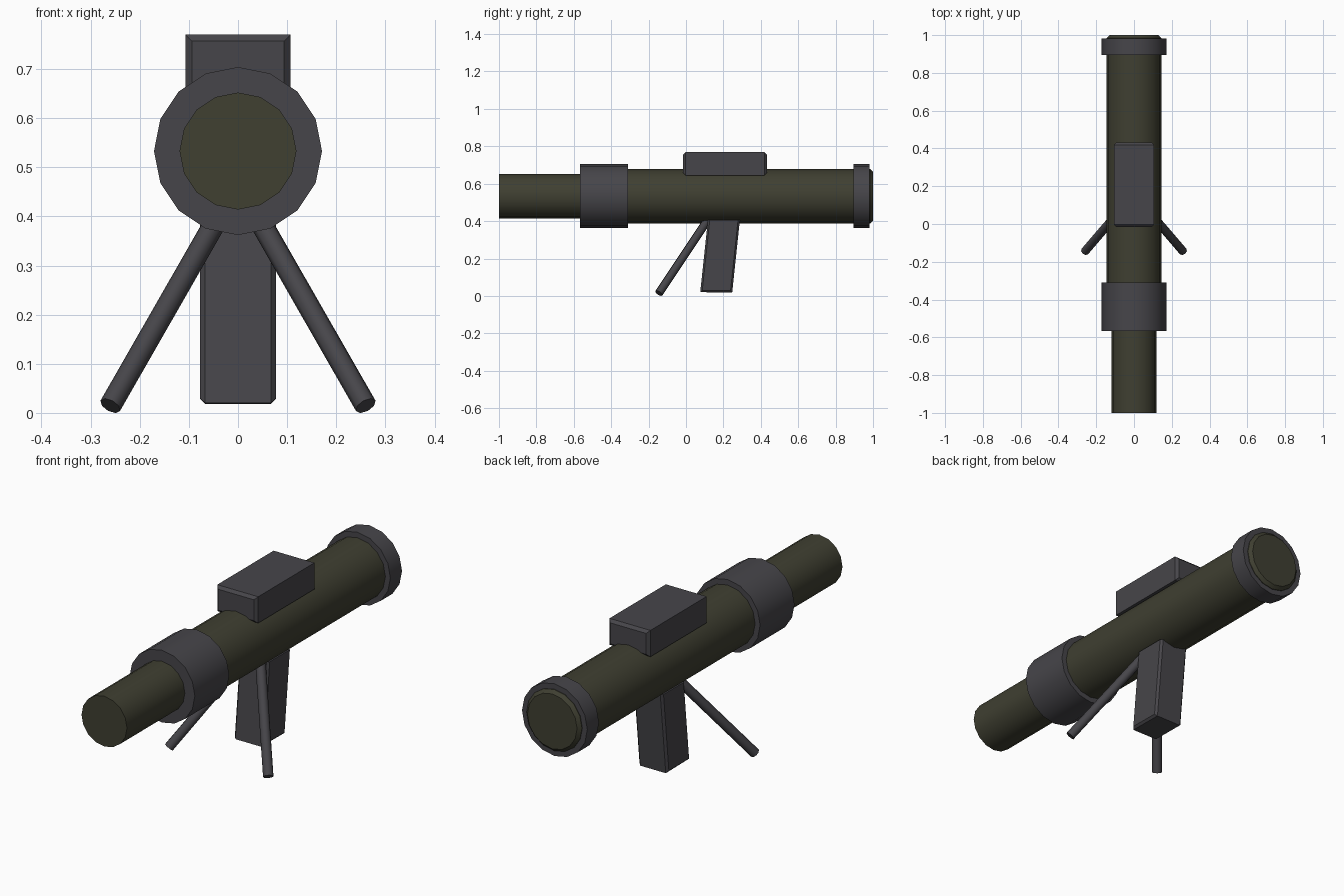
import bpy, bmesh, math
from mathutils import Vector

if "Cube" in bpy.data.objects:
    bpy.data.objects.remove(bpy.data.objects["Cube"])

AXIS_Z = 0.533  # height of the tube axis


def material(name, rgb):
    m = bpy.data.materials.new(name)
    m.diffuse_color = (*rgb, 1)
    m.use_nodes = True
    m.node_tree.nodes["Principled BSDF"].inputs["Base Color"].default_value = m.diffuse_color
    return m


OLIVE = material("dark olive", (0.050, 0.050, 0.031))
GREY = material("gunmetal grey", (0.062, 0.060, 0.068))


def finish(name, bm, mat, smooth=False):
    bmesh.ops.recalc_face_normals(bm, faces=bm.faces)
    me = bpy.data.meshes.new(name)
    bm.to_mesh(me)
    bm.free()
    me.materials.append(mat)
    ob = bpy.data.objects.new(name, me)
    bpy.context.collection.objects.link(ob)
    if smooth:
        bpy.ops.object.select_all(action='DESELECT')
        ob.select_set(True)
        bpy.context.view_layer.objects.active = ob
        bpy.ops.object.shade_smooth_by_angle(angle=math.radians(30))
    return ob


def lathe(name, profile, mat, sides=16):
    """Capped solid turned about the tube axis from (y, radius) points."""
    bm = bmesh.new()
    rings = []
    for y, r in profile:
        angles = [2 * math.pi * i / sides for i in range(sides)]
        rings.append([bm.verts.new((r * math.cos(a), y, AXIS_Z + r * math.sin(a)))
                      for a in angles])
    for a, b in zip(rings, rings[1:]):
        for i in range(sides):
            j = (i + 1) % sides
            bm.faces.new((a[i], a[j], b[j], b[i]))
    bm.faces.new(rings[0])
    bm.faces.new(rings[-1])
    return finish(name, bm, mat, True)


def block(name, half_width, side_profile, mat, bevel, pick):
    """Side outline (y, z) extruded across x, with the picked edges bevelled."""
    bm = bmesh.new()
    left, right = [[bm.verts.new((s * half_width, y, z)) for y, z in side_profile]
                   for s in (-1, 1)]
    bm.faces.new(left)
    bm.faces.new(right)
    n = len(left)
    for i in range(n):
        j = (i + 1) % n
        bm.faces.new((left[i], left[j], right[j], right[i]))
    edges = [e for e in bm.edges if pick(e.verts[0].co, e.verts[1].co)]
    bmesh.ops.bevel(bm, geom=edges, offset=bevel, segments=1, affect='EDGES')
    return finish(name, bm, mat)


def rod(name, a, b, r, mat, sides=8):
    a, b = Vector(a), Vector(b)
    bm = bmesh.new()
    rot = (b - a).to_track_quat('Z', 'Y').to_matrix().to_4x4()
    rot.translation = (a + b) / 2
    bmesh.ops.create_cone(bm, cap_ends=True, segments=sides, radius1=r, radius2=r,
                          depth=(b - a).length, matrix=rot)
    return finish(name, bm, mat, False)


# Launch tube: narrow muzzle and wider body with chamfered rear end
lathe("muzzle_tube", [(-1.0, 0.119), (-0.45, 0.119)], OLIVE)
lathe("body_tube", [(-0.45, 0.145), (0.985, 0.145), (1.0, 0.13)], OLIVE)

# Collar and rear ring
lathe("front_collar", [(-0.567, 0.171), (-0.31, 0.171)], GREY)
lathe("rear_ring", [(0.895, 0.171), (0.982, 0.171)], GREY)

# Sight housing, bevelled around its two end faces
block("sight_box", 0.107,
      [(-0.015, 0.645), (0.432, 0.645), (0.432, 0.77), (-0.015, 0.77)],
      GREY, 0.013, lambda p, q: abs(p.y - q.y) < 0.1)

# Slanted grip, chamfered along the uprights and the bottom side edges
block("grip", 0.077,
      [(0.076, 0.02), (0.247, 0.018), (0.288, 0.405), (0.117, 0.405)],
      GREY, 0.01,
      lambda p, q: abs(p.x - q.x) < 0.01 and min(p.z, q.z) < 0.1)

# Bipod legs
for side, s in (("left", -1), ("right", 1)):
    rod(side + "_bipod_leg", (s * 0.26, -0.145, 0.0145), (s * 0.022, 0.132, 0.43),
        0.0225, GREY).data.shade_smooth()
    leg = bpy.data.objects[side + "_bipod_leg"]
    for p in leg.data.polygons:  # flat end caps
        p.use_smooth = len(p.vertices) == 4
    for e in leg.data.edges:     # sharp cap rims
        d = leg.data.vertices[e.vertices[0]].co - leg.data.vertices[e.vertices[1]].co
        e.use_edge_sharp = d.length < 0.1
